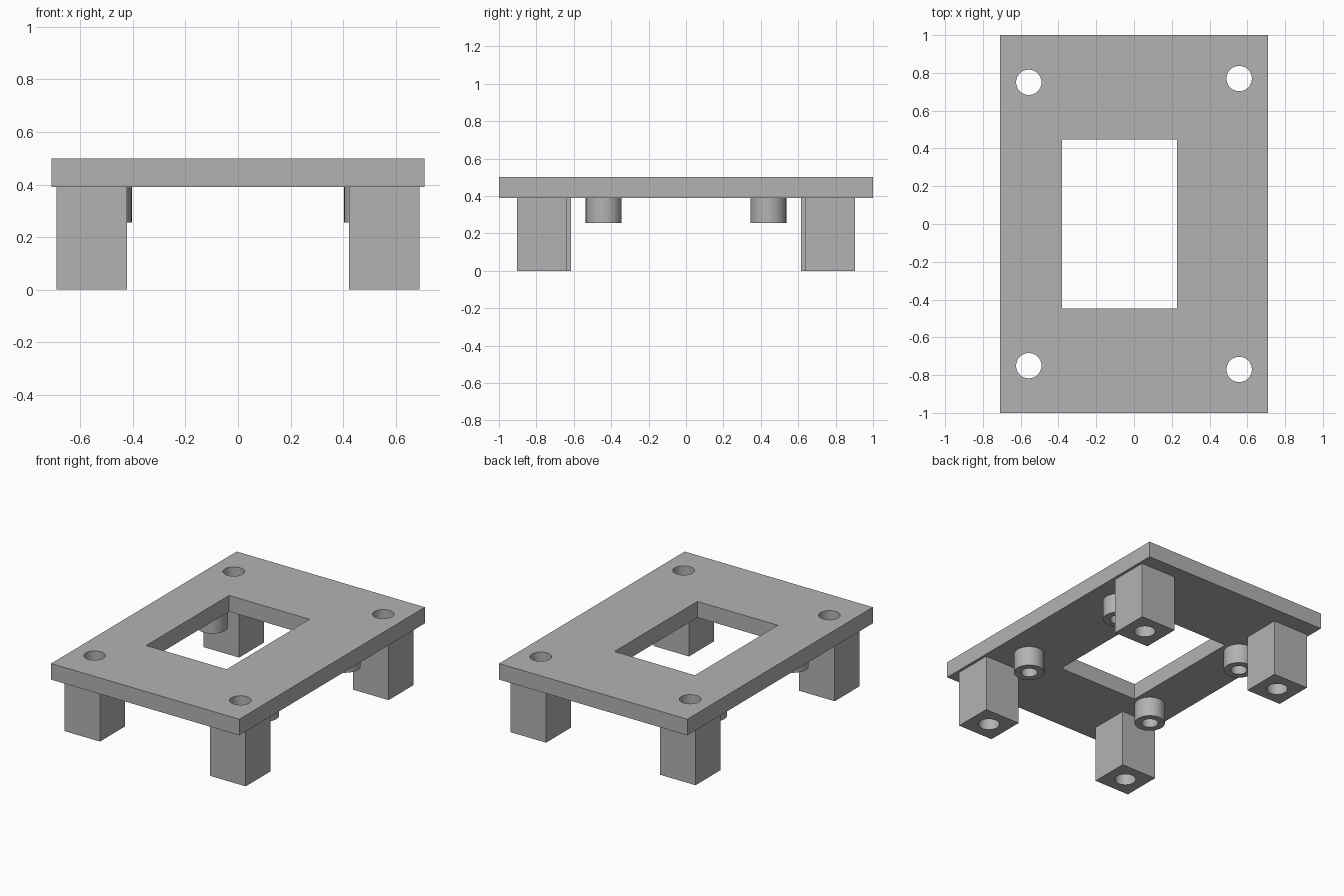
import bpy

cube = bpy.data.objects.get("Cube")
if cube:
    bpy.data.objects.remove(cube, do_unlink=True)

grey = bpy.data.materials.new("light grey")
grey.use_nodes = True
colour = (0.45, 0.45, 0.45, 1)
grey.diffuse_color = colour
grey.node_tree.nodes["Principled BSDF"].inputs["Base Color"].default_value = colour


def box(name, x0, x1, y0, y1, z0, z1):
    bpy.ops.mesh.primitive_cube_add(size=1, location=((x0 + x1) / 2, (y0 + y1) / 2, (z0 + z1) / 2))
    ob = bpy.context.object
    ob.name = name
    ob.scale = (x1 - x0, y1 - y0, z1 - z0)
    bpy.ops.object.transform_apply(location=False, rotation=False, scale=True)
    ob.data.materials.append(grey)
    return ob


def cylinder(name, x, y, radius, z0, z1):
    bpy.ops.mesh.primitive_cylinder_add(vertices=48, radius=radius, depth=z1 - z0,
                                        location=(x, y, (z0 + z1) / 2))
    ob = bpy.context.object
    ob.name = name
    ob.data.materials.append(grey)
    return ob


def cut(ob, cutters):
    """Subtract the cutters, remove them and shade the result."""
    bpy.context.view_layer.objects.active = ob
    for cutter in cutters:
        mod = ob.modifiers.new("cut", "BOOLEAN")
        mod.operation = "DIFFERENCE"
        mod.solver = "EXACT"
        mod.object = cutter
        bpy.ops.object.modifier_apply(modifier=mod.name)
        bpy.data.objects.remove(cutter, do_unlink=True)
    bpy.ops.object.select_all(action="DESELECT")
    ob.select_set(True)
    bpy.ops.object.shade_smooth_by_angle()


PLATE_BOTTOM, PLATE_TOP = 0.39, 0.5
HOLE_RADIUS = 0.067
LEG_HALF = 0.134

# The right-hand legs sit slightly closer together than the left-hand ones
legs = {
    "front_right": (-0.557, -0.75),
    "back_right": (-0.557, 0.75),
    "front_left": (0.557, -0.77),
    "back_left": (0.557, 0.77),
}

# Plate with an off-centre window and four screw holes
plate = box("plate", -0.71, 0.71, -1, 1, PLATE_BOTTOM, PLATE_TOP)
cutters = [box("window_cutter", -0.38, 0.227, -0.447, 0.447, 0.3, 0.6)]
for x, y in legs.values():
    cutters.append(cylinder("hole_cutter", x, y, HOLE_RADIUS, 0.3, 0.6))
cut(plate, cutters)

# Square legs, drilled all the way through
for corner, (x, y) in legs.items():
    leg = box(corner + "_leg", x - LEG_HALF, x + LEG_HALF, y - LEG_HALF, y + LEG_HALF, 0, PLATE_BOTTOM)
    cut(leg, [cylinder("hole_cutter", x, y, HOLE_RADIUS, -0.1, 0.6)])

# Round hollow standoffs under the plate
for side, x in (("right", -0.5), ("left", 0.5)):
    for end, y in (("front", -0.44), ("back", 0.44)):
        standoff = cylinder(f"{end}_{side}_standoff", x, y, 0.096, 0.255, PLATE_BOTTOM)
        cut(standoff, [cylinder("bore_cutter", x, y, 0.052, 0.2, 0.5)])
